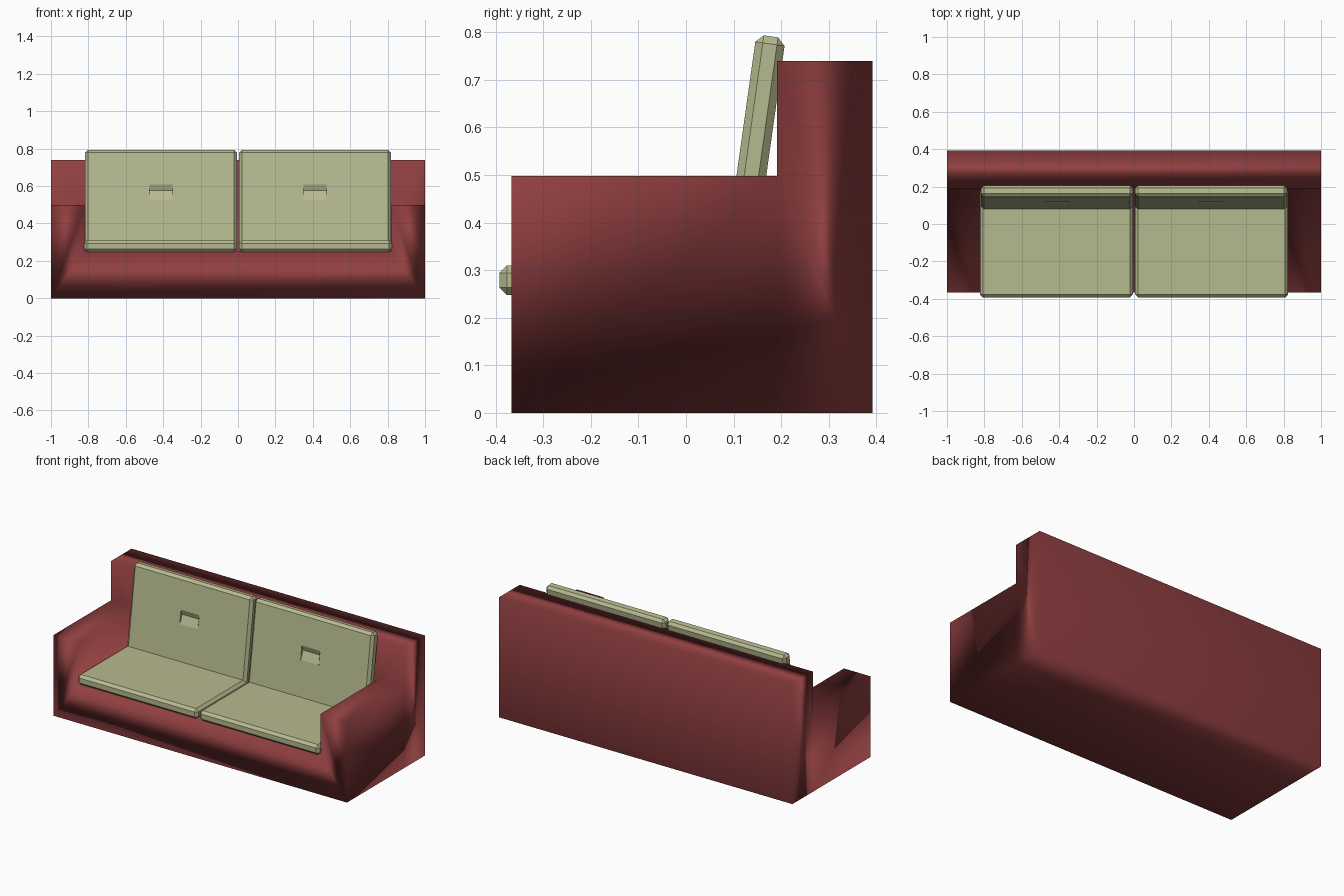
import bpy, bmesh, math
from mathutils import Vector

if "Cube" in bpy.data.objects:
    bpy.data.objects.remove(bpy.data.objects["Cube"])


def material(name, color):
    m = bpy.data.materials.new(name)
    m.diffuse_color = (*color, 1)
    m.use_nodes = True
    m.node_tree.nodes["Principled BSDF"].inputs["Base Color"].default_value = m.diffuse_color
    return m


RED = material("red_upholstery", (0.279, 0.049, 0.051))
GREEN = material("olive_fabric", (0.47, 0.49, 0.275))


def finish(bm, name, mat, smooth=False):
    bmesh.ops.recalc_face_normals(bm, faces=bm.faces)
    for f in bm.faces:
        f.smooth = smooth
    mesh = bpy.data.meshes.new(name)
    bm.to_mesh(mesh)
    bm.free()
    mesh.materials.append(mat)
    obj = bpy.data.objects.new(name, mesh)
    bpy.context.collection.objects.link(obj)
    return obj


# Sofa frame: U-shaped front outline extruded to the back, then the back block raised
def build_frame():
    front, mid, back = -0.367, 0.191, 0.392
    outline = [(-1, 0), (1, 0), (1, 0.498), (0.82, 0.498), (0.82, 0.25),
               (-0.82, 0.25), (-0.82, 0.498), (-1, 0.498)]
    bm = bmesh.new()
    a = [bm.verts.new((x, front, z)) for x, z in outline]
    b = [bm.verts.new((x, mid, z)) for x, z in outline]
    # front face in three convex pieces
    for idx in ((0, 1, 4, 5), (1, 2, 3, 4), (0, 5, 6, 7)):
        bm.faces.new([a[i] for i in idx])
    n = len(outline)
    for i in range(n):
        j = (i + 1) % n
        bm.faces.new((a[i], a[j], b[j], b[i]))
    # back block
    low = [bm.verts.new((x, back, 0)) for x in (-1, 1)]
    top = [bm.verts.new((x, mid, 0.74)) for x in (-1, 1)]
    rear = [bm.verts.new((x, back, 0.74)) for x in (-1, 1)]
    bm.faces.new((b[7], b[6], b[5], b[4], b[3], b[2], top[1], top[0]))
    bm.faces.new((top[0], top[1], rear[1], rear[0]))
    bm.faces.new((low[0], low[1], rear[1], rear[0]))
    bm.faces.new((b[0], b[1], low[1], low[0]))
    bm.faces.new((b[0], b[7], top[0], rear[0], low[0]))
    bm.faces.new((b[1], b[2], top[1], rear[1], low[1]))
    obj = finish(bm, "sofa_frame", RED, smooth=True)
    # large faces dominate the soft shading
    mod = obj.modifiers.new("area_shading", 'WEIGHTED_NORMAL')
    mod.mode = 'FACE_AREA'
    mod.weight = 50
    return obj


# Chamfered cushion, optionally with a small tufted dimple in its front face
def cushion(name, size, loc, tilt=0.0, dimple=False):
    bm = bmesh.new()
    bmesh.ops.create_cube(bm, size=1)
    bmesh.ops.scale(bm, vec=size, verts=bm.verts)
    bmesh.ops.bevel(bm, geom=bm.edges[:], offset=0.016, segments=1, affect='EDGES')
    if dimple:
        face = min(bm.faces, key=lambda f: f.calc_center_median().y)
        y = face.calc_center_median().y
        # rim rectangle, then a steep upper lip running out in a long lower slope
        for half, hi, lo, deep in ((0.062, 0.08, -0.006, 0), (0.061, 0.05, -0.004, 0.015)):
            bmesh.ops.inset_individual(bm, faces=[face], thickness=0.003)
            c = face.calc_center_median()
            for v in face.verts:
                upper = v.co.z > c.z
                v.co = Vector((math.copysign(half, v.co.x),
                               y + (deep if upper else 0),
                               hi if upper else lo))
    obj = finish(bm, name, GREEN)
    obj.location = loc
    obj.rotation_euler.x = tilt
    return obj


build_frame()
for side, s in (("left", -1), ("right", 1)):
    cushion(f"seat_cushion_{side}", (0.818, 0.585, 0.062), (s * 0.415, -0.1, 0.279))
    cushion(f"back_cushion_{side}", (0.813, 0.062, 0.54), (s * 0.412, 0.141, 0.524),
            math.radians(-8), dimple=True)
